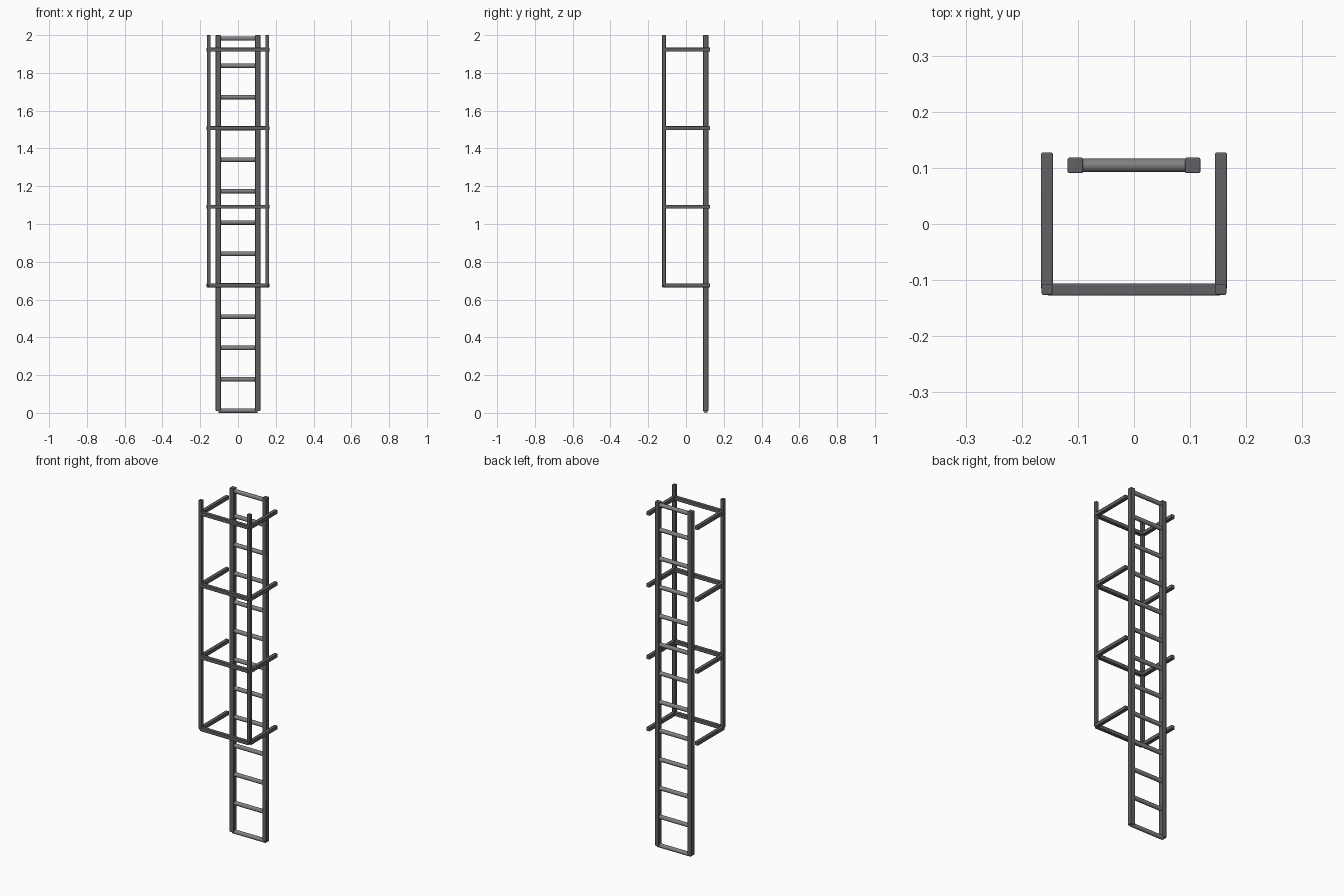
import bpy
from mathutils import Vector

if "Cube" in bpy.data.objects:
    bpy.data.objects.remove(bpy.data.objects["Cube"])


def bar(name, a, b, size):
    """Square steel bar from a to b (axis aligned) with softened long edges."""
    a, b = Vector(a), Vector(b)
    d = b - a
    bpy.ops.mesh.primitive_cube_add(size=1, location=(a + b) / 2)
    ob = bpy.context.object
    ob.name = name
    ob.scale = [abs(c) if abs(c) > 1e-6 else size for c in d]
    bpy.ops.object.transform_apply(location=False, rotation=False, scale=True)
    m = ob.modifiers.new("soft_edges", 'BEVEL')
    m.width = 0.0022
    m.segments = 2
    bpy.ops.object.shade_smooth_by_angle()
    return paint(ob)


def paint(ob):
    ob.data.materials.append(steel)
    return ob


steel = bpy.data.materials.new("dark_steel")
steel.diffuse_color = (0.12, 0.12, 0.13, 1)
steel.use_nodes = True
steel.node_tree.nodes["Principled BSDF"].inputs["Base Color"].default_value = steel.diffuse_color
rung_steel = bpy.data.materials.new("rung_steel")
rung_steel.diffuse_color = (0.22, 0.22, 0.22, 1)
rung_steel.use_nodes = True
rung_steel.node_tree.nodes["Principled BSDF"].inputs["Base Color"].default_value = rung_steel.diffuse_color

RAIL_X, RAIL_Y = 0.1045, 0.1045
CAGE_X, CAGE_Y, BACK_Y = 0.155, -0.1167, 0.1272
hoops = [0.6755 + 0.4158 * i for i in range(4)]

# Ladder rails and cage uprights, both sides
for s, side in ((-1, "left"), (1, "right")):
    bar(f"rail_{side}", (s * RAIL_X, RAIL_Y, 0.01), (s * RAIL_X, RAIL_Y, 2), 0.0272)
    bar(f"cage_upright_{side}", (s * CAGE_X, CAGE_Y, hoops[0]),
        (s * CAGE_X, CAGE_Y, 2), 0.019)

# Round rungs
for i, z in enumerate([0.0118 + 0.166 * k for k in range(12)] + [1.982]):
    bpy.ops.mesh.primitive_cylinder_add(vertices=20, radius=0.0118, depth=2 * RAIL_X,
                                        location=(0, RAIL_Y, z), rotation=(0, 1.5707963, 0))
    rung = bpy.context.object
    rung.name = f"rung_{i + 1}"
    rung.data.materials.append(rung_steel)
    bpy.ops.object.shade_smooth_by_angle()

# Open three-sided cage hoops
for i, z in enumerate(hoops):
    bar(f"hoop_front_{i + 1}", (-CAGE_X, CAGE_Y, z), (CAGE_X, CAGE_Y, z), 0.021)
    for s, side in ((-1, "left"), (1, "right")):
        bar(f"hoop_{side}_{i + 1}", (s * CAGE_X, CAGE_Y, z), (s * CAGE_X, BACK_Y, z), 0.021)
